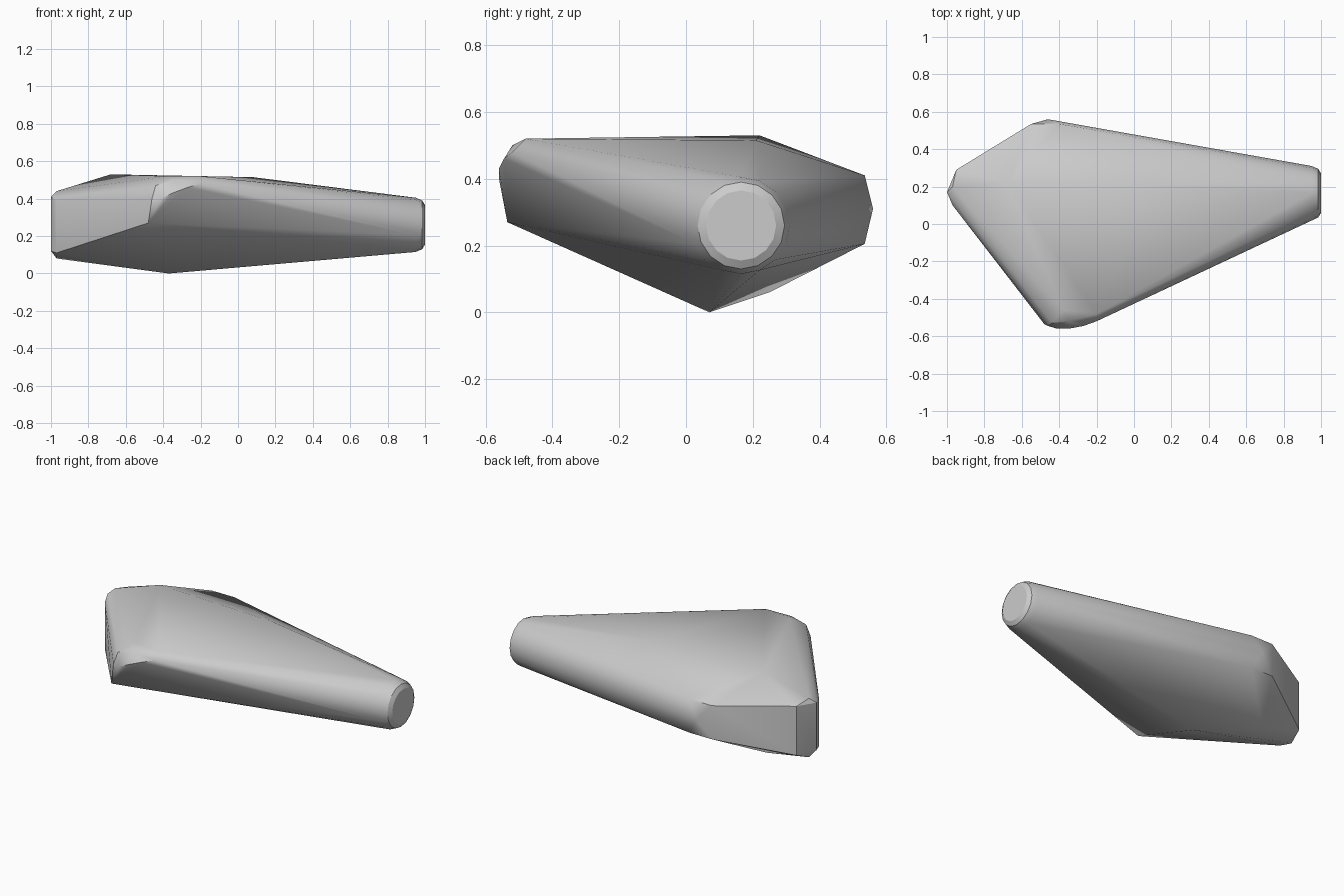
import bpy
import bmesh
from math import cos, sin, pi, radians

cube = bpy.data.objects.get("Cube")
if cube:
    bpy.data.objects.remove(cube, do_unlink=True)


def flat_material(name, colour):
    material = bpy.data.materials.new(name)
    material.use_nodes = True
    material.diffuse_color = colour
    shader = material.node_tree.nodes["Principled BSDF"]
    shader.inputs["Base Color"].default_value = colour
    return material


def ring(x, y, z, radius, sides):
    """Circle of points facing along the length of the stone."""
    turn = 2 * pi / sides
    return [(x, y + radius * cos(i * turn), z + radius * sin(i * turn))
            for i in range(sides)]


def upright(x, y, low, high):
    """Vertical edge given by its two ends."""
    return [(x, y, low), (x, y, high)]


def hull_object(name, points, material):
    """Wrap the points in a tight convex skin."""
    bm = bmesh.new()
    for point in points:
        bm.verts.new(point)
    result = bmesh.ops.convex_hull(bm, input=bm.verts)
    loose = [v for v in bm.verts if not v.link_faces]
    bmesh.ops.delete(bm, geom=loose, context="VERTS")
    bmesh.ops.dissolve_limit(bm, angle_limit=radians(1),
                             verts=bm.verts, edges=bm.edges)
    bmesh.ops.recalc_face_normals(bm, faces=bm.faces)
    mesh = bpy.data.meshes.new(name)
    bm.to_mesh(mesh)
    bm.free()
    mesh.materials.append(material)
    obj = bpy.data.objects.new(name, mesh)
    bpy.context.collection.objects.link(obj)
    return obj


# Round narrow end with a bevelled rim
tip = (ring(0.95, 0.165, 0.26, 0.145, 16)
       + ring(0.985, 0.165, 0.26, 0.13, 16)
       + ring(1, 0.165, 0.26, 0.105, 16))

# Blunt faceted end
blunt_end = (upright(-1, 0.17, 0.12, 0.41)
             + upright(-0.97, 0.2, 0.08, 0.44)
             + upright(-0.97, 0.1, 0.11, 0.39)
             + upright(-0.95, 0.29, 0.12, 0.42))

# Rounded front shoulder
front_shoulder = [(-0.48, -0.535, 0.27), (-0.46, -0.545, 0.4),
                  (-0.41, -0.56, 0.4), (-0.35, -0.56, 0.43),
                  (-0.27, -0.545, 0.46), (-0.2, -0.52, 0.48),
                  (-0.44, -0.53, 0.47), (-0.35, -0.52, 0.5),
                  (-0.2, -0.48, 0.52), (-0.38, -0.46, 0.52)]

# Back corner, top plane and keel
back_corner = (upright(-0.55, 0.535, 0.205, 0.41)
               + upright(-0.4, 0.535, 0.205, 0.41)
               + [(-0.46, 0.56, 0.31)])
top_plane = [(-0.68, 0.22, 0.53), (0.08, 0.21, 0.515)]
keel = [(-0.37, 0.07, 0), (-0.72, 0.25, 0.06)]

grey = flat_material("stone grey", (0.6, 0.6, 0.6, 1))
stone = hull_object("stone", tip + blunt_end + front_shoulder + back_corner
                    + top_plane + keel, grey)

bpy.context.view_layer.objects.active = stone
stone.select_set(True)
bpy.ops.object.shade_smooth_by_angle(angle=radians(30))
